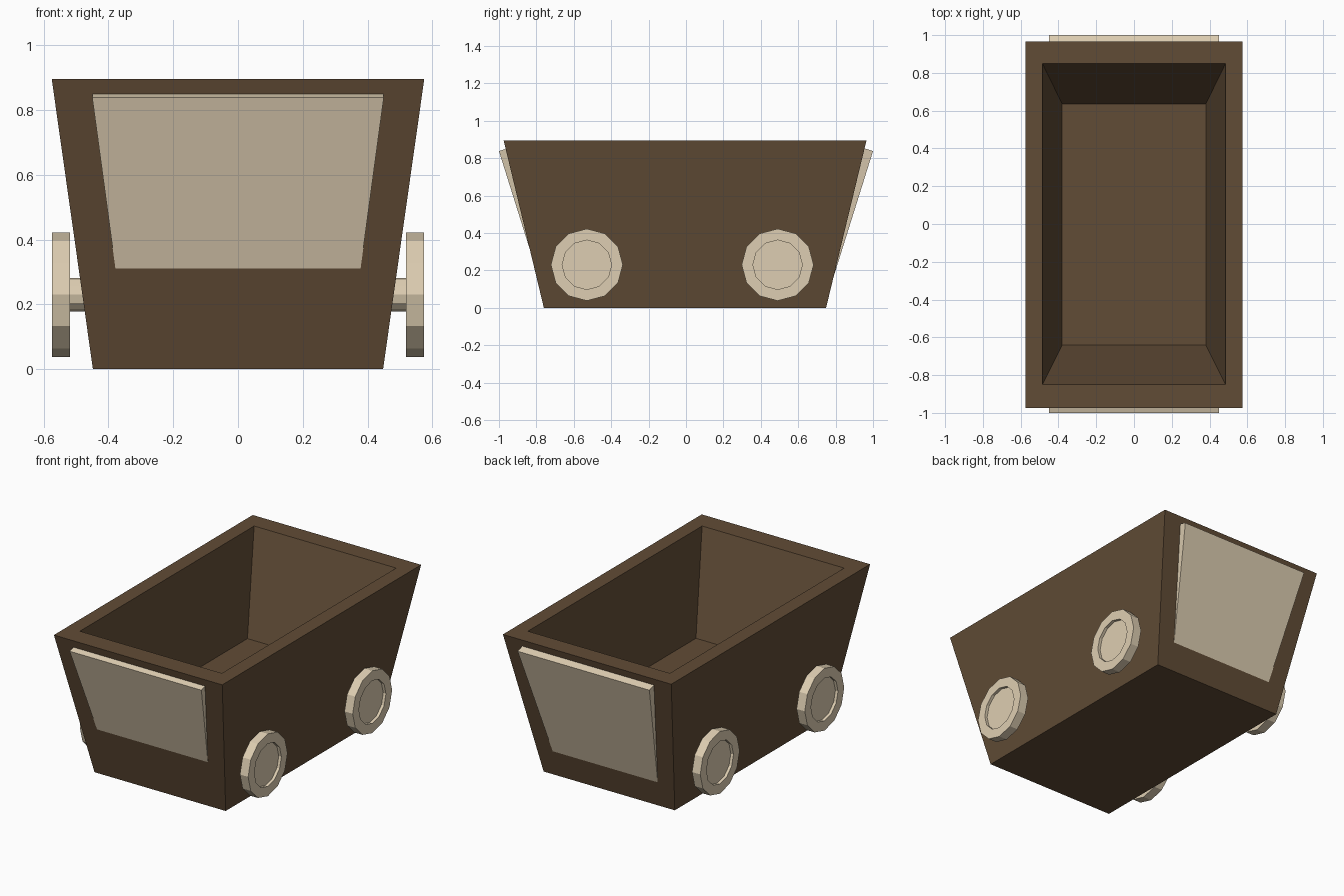
import bpy, bmesh, math
from mathutils import Matrix

if "Cube" in bpy.data.objects:
    bpy.data.objects.remove(bpy.data.objects["Cube"])


def srgb(r, g, b):
    f = lambda c: c / 12.92 if c <= 0.04045 else ((c + 0.055) / 1.055) ** 2.4
    return tuple(f(v / 255) for v in (r, g, b)) + (1.0,)


def material(name, rgb):
    m = bpy.data.materials.new(name)
    m.diffuse_color = srgb(*rgb)
    m.use_nodes = True
    m.node_tree.nodes["Principled BSDF"].inputs["Base Color"].default_value = m.diffuse_color
    return m


brown = material("dark brown", (97, 76, 54))
cream = material("pale cream", (222, 206, 178))


def finish(name, bm, mat):
    bmesh.ops.recalc_face_normals(bm, faces=bm.faces)
    me = bpy.data.meshes.new(name)
    bm.to_mesh(me)
    bm.free()
    me.materials.append(mat)
    ob = bpy.data.objects.new(name, me)
    bpy.context.collection.objects.link(ob)
    return ob


def ring(bm, hx, y0, y1, z):
    return [bm.verts.new(p) for p in
            ((-hx, y0, z), (hx, y0, z), (hx, y1, z), (-hx, y1, z))]


def bridge(bm, a, b):
    n = len(a)
    for i in range(n):
        j = (i + 1) % n
        bm.faces.new((a[i], a[j], b[j], b[i]))


# Hollow flared tub: outer bottom, outer rim, inner rim, inner floor
bm = bmesh.new()
loops = [ring(bm, 0.448, -0.76, 0.749, 0.0),
         ring(bm, 0.575, -0.975, 0.965, 0.895),
         ring(bm, 0.485, -0.85, 0.85, 0.895),
         ring(bm, 0.38, -0.64, 0.635, 0.31)]
for a, b in zip(loops, loops[1:]):
    bridge(bm, a, b)
bm.faces.new(loops[0])
bm.faces.new(loops[-1])
finish("tub", bm, brown)

# Tilted end panels, their lower edges sinking into the tub
for name, s in (("front_panel", -1), ("back_panel", 1)):
    bm = bmesh.new()
    sections = []
    for dy, dz in ((0, 0), (-0.057, 0.018)):
        sections.append([bm.verts.new((x, s * (y + dy), z + dz)) for x, y, z in
                         ((-0.45, 1.0, 0.838), (0.45, 1.0, 0.838),
                          (0.35, 0.7685, 0.10), (-0.35, 0.7685, 0.10))])
    bridge(bm, *sections)
    for sec in sections:
        bm.faces.new(sec)
    finish(name, bm, cream)


# Axles and twelve-sided wheels with a recessed outer face
def disc(bm, x, r, y, z):
    return [bm.verts.new((x, y + r * math.cos(math.tau * i / 12),
                          z + r * math.sin(math.tau * i / 12))) for i in range(12)]


for end, y in (("front", -0.53), ("back", 0.49)):
    bm = bmesh.new()
    a, b = disc(bm, -0.53, 0.052, y, 0.23), disc(bm, 0.53, 0.052, y, 0.23)
    bridge(bm, a, b)
    bm.faces.new(a)
    bm.faces.new(b)
    finish(end + "_axle", bm, cream)
    for side, s in (("left", -1), ("right", 1)):
        bm = bmesh.new()
        profile = ((0.519, 0.1925), (0.575, 0.1925), (0.575, 0.132), (0.557, 0.132))
        rings = [disc(bm, s * x, r, y, 0.23) for x, r in profile]
        for a, b in zip(rings, rings[1:]):
            bridge(bm, a, b)
        bm.faces.new(rings[0])
        bm.faces.new(rings[-1])
        finish(f"{end}_{side}_wheel", bm, cream)
